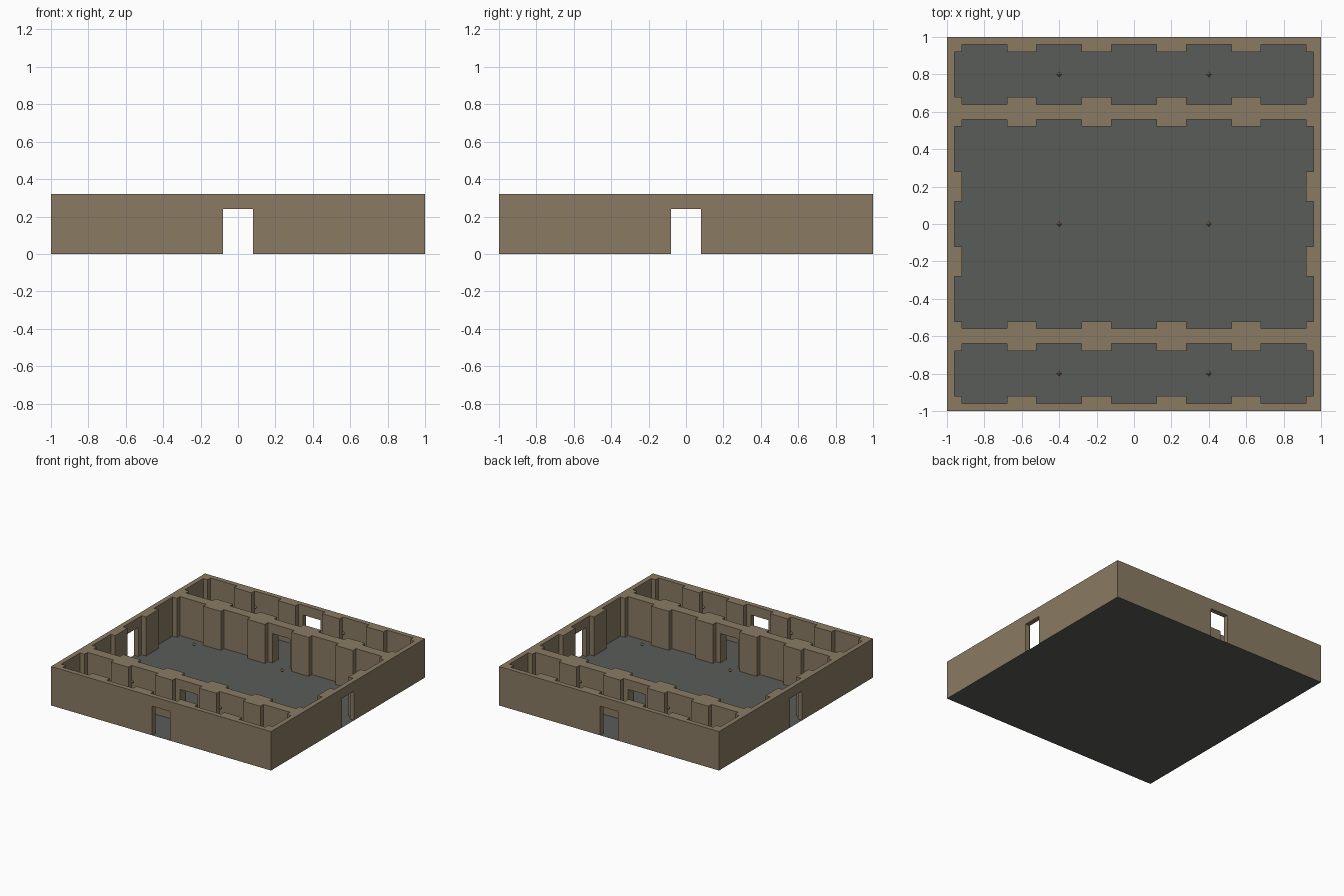
import bpy, bmesh

if "Cube" in bpy.data.objects:
    bpy.data.objects.remove(bpy.data.objects["Cube"])

WALL_H, DOOR_H, STEP, HALF_PIER = 0.32, 0.24, 0.04, 0.08


def material(name, rgb):
    m = bpy.data.materials.new(name)
    m.diffuse_color = (*rgb, 1)
    m.use_nodes = True
    m.node_tree.nodes["Principled BSDF"].inputs["Base Color"].default_value = m.diffuse_color
    return m


stone = material("tan stone", (0.254, 0.198, 0.124))
slate = material("grey floor", (0.102, 0.107, 0.100))
bronze = material("bronze lamp", (0.30, 0.18, 0.09))


def make(name, bm, mat):
    me = bpy.data.meshes.new(name)
    bmesh.ops.recalc_face_normals(bm, faces=bm.faces)
    bm.to_mesh(me)
    bm.free()
    me.materials.append(mat)
    ob = bpy.data.objects.new(name, me)
    bpy.context.collection.objects.link(ob)
    return ob


def prism(name, outline, z0, z1, mat):
    bm = bmesh.new()
    face = bm.faces.new([bm.verts.new((x, y, z0)) for x, y in outline])
    ext = bmesh.ops.extrude_face_region(bm, geom=[face])["geom"]
    verts = [v for v in ext if isinstance(v, bmesh.types.BMVert)]
    bmesh.ops.translate(bm, verts=verts, vec=(0, 0, z1 - z0))
    return make(name, bm, mat)


def rect(hx, hy):
    return [(-hx, -hy), (hx, -hy), (hx, hy), (-hx, hy)]


def room_outline(hx, hy, cy, x_piers, y_piers):
    """Room plan with stepped corners and piers projecting from its walls."""
    pts = []
    sides = [((1, 0), (0, -1), hx, hy, x_piers), ((0, 1), (1, 0), hy, hx, y_piers),
             ((-1, 0), (0, 1), hx, hy, x_piers), ((0, -1), (-1, 0), hy, hx, y_piers)]
    for d, n, length, dist, piers in sides:
        run = [(-length + STEP, dist - STEP), (-length + STEP, dist)]
        for p in piers:
            a, b = p - HALF_PIER, p + HALF_PIER
            run += [(a, dist), (a, dist - STEP), (b, dist - STEP), (b, dist)]
        run.append((length - STEP, dist))
        pts += [(d[0] * t + n[0] * o, d[1] * t + n[1] * o + cy) for t, o in run]
    return pts


# Wall block, hollowed by three rooms and two crossing door passages
walls = prism("walls", rect(1, 1), 0, WALL_H, stone)
long_piers = (-0.6, -0.2, 0.2, 0.6)
cutters = [
    prism("hall_cutter", room_outline(0.96, 0.56, 0, long_piers, (-0.2, 0.2)), -0.1, 0.5, stone),
    prism("front_room_cutter", room_outline(0.96, 0.16, -0.8, long_piers, ()), -0.1, 0.5, stone),
    prism("back_room_cutter", room_outline(0.96, 0.16, 0.8, long_piers, ()), -0.1, 0.5, stone),
    prism("door_cutter_y", rect(0.08, 1.1), -0.1, DOOR_H, stone),
    prism("door_cutter_x", rect(1.1, 0.08), -0.1, DOOR_H, stone),
]
bpy.context.view_layer.objects.active = walls
for c in cutters:
    c.hide_render = True
    mod = walls.modifiers.new(c.name, "BOOLEAN")
    mod.operation, mod.solver, mod.object = "DIFFERENCE", "EXACT", c
    bpy.ops.object.modifier_apply(modifier=mod.name)
for c in cutters:
    bpy.data.objects.remove(c)

# The floor sheet closes the underside, so the wall bottoms are dropped
bm = bmesh.new()
bm.from_mesh(walls.data)
under = [f for f in bm.faces if all(abs(v.co.z) < 1e-4 for v in f.verts)]
bmesh.ops.delete(bm, geom=under, context="FACES")
bm.to_mesh(walls.data)
bm.free()

# Floor
bm = bmesh.new()
bmesh.ops.create_grid(bm, x_segments=1, y_segments=1, size=1)
make("floor", bm, slate)

# Small faceted lamps hanging over each room
for x in (-0.4, 0.4):
    for y in (-0.8, 0, 0.8):
        bm = bmesh.new()
        bmesh.ops.create_uvsphere(bm, u_segments=4, v_segments=2, radius=0.016)
        make("hanging_lamp", bm, bronze).location = (x, y, 0.28)
